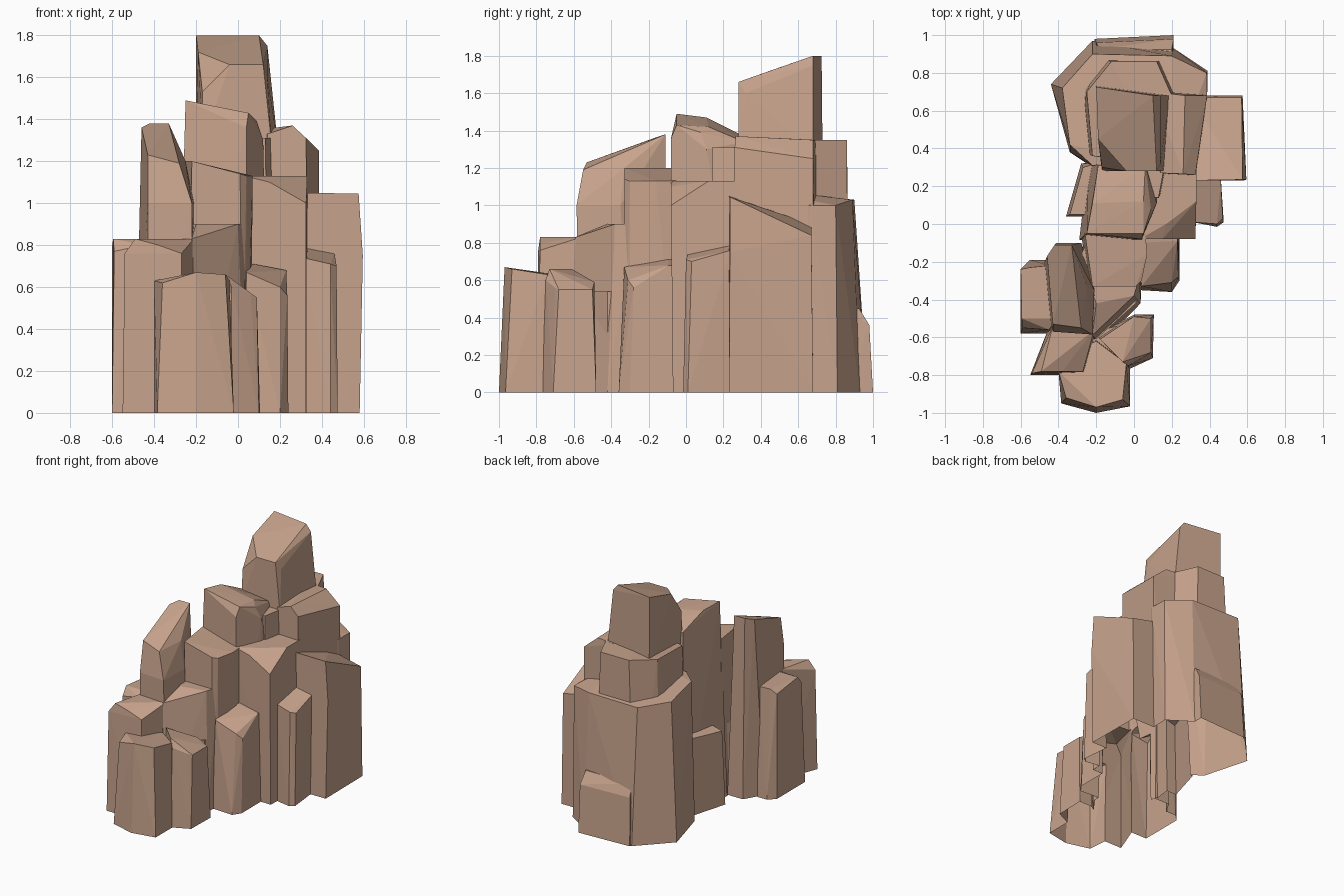
import bpy, bmesh

stone = bpy.data.materials.new("tan_stone")
stone.diffuse_color = (0.57, 0.365, 0.262, 1)
parts = []


def column(name, top, base=None, z0=0.0):
    """Faceted stone column: hull of a base outline (x, y) at z0 and crown points (x, y, z)."""
    base = base or [(x, y) for x, y, _ in top]
    bm = bmesh.new()
    for p in [(x, y, z0) for x, y in base] + top:
        bm.verts.new(p)
    res = bmesh.ops.convex_hull(bm, input=bm.verts[:])
    junk = {g for g in res["geom_interior"] + res["geom_unused"] if isinstance(g, bmesh.types.BMVert)}
    bmesh.ops.delete(bm, geom=list(junk), context='VERTS')
    bmesh.ops.recalc_face_normals(bm, faces=bm.faces[:])
    me = bpy.data.meshes.new(name)
    bm.to_mesh(me)
    bm.free()
    me.materials.append(stone)
    ob = bpy.data.objects.new(name, me)
    bpy.context.collection.objects.link(ob)
    parts.append(ob)


# hidden cores that tie neighbouring columns into one mass
def core(name, outline, z):
    column(name, [(x, y, z) for x, y in outline])


core("rear_core", [(.25, .2), (.4, .3), (.38, .6), (-.2, .6), (-.25, .1), (-.2, -.2), (.2, -.15)], .52)
core("middle_core", [(-.45, -.5), (-.2, -.61), (.01, -.42), (.03, 0), (-.2, 0), (-.3, -.2)], .54)
core("front_core", [(-.35, -.7), (-.2, -.75), (-.03, -.7), (.02, -.62), (0, -.52), (-.1, -.55), (-.35, -.6)], .5)

# low front columns
column("front_column",
       [(-.40, -.78, .63), (-.36, -.92, .62), (-.2, -.97, .67), (-.06, -.93, .66),
        (-.04, -.74, .63), (-.2, -.62, .62), (-.38, -.7, .62)],
       [(-.40, -.78), (-.385, -.95), (-.2, -1.0), (-.02, -.965), (-.02, -.74), (-.2, -.6), (-.38, -.7)])
column("front_right_column",
       [(-.06, -.73, .66), (-.03, -.75, .60), (.06, -.7, .56), (.09, -.68, .55),
        (.09, -.5, .55), (0, -.49, .59), (-.18, -.61, .66)],
       [(-.03, -.77), (.1, -.71), (.105, -.48), (0, -.48), (-.2, -.58)])
column("front_left_column",
       [(-.54, -.79, .76), (-.49, -.78, .83), (-.43, -.54, .83), (-.21, -.56, .83),
        (-.27, -.78, .76), (-.38, -.78, .80)],
       [(-.55, -.8), (-.44, -.52), (-.2, -.53), (-.22, -.68), (-.26, -.8), (-.38, -.78)])

# left side columns and the leaning spire
column("left_column",
       [(-.59, -.55, .77), (-.595, -.5, .83), (-.6, -.24, .80), (-.55, -.23, .83), (-.45, -.22, .83),
        (-.41, -.5, .83), (-.45, -.56, .80)],
       [(-.6, -.58), (-.6, -.24), (-.55, -.19), (-.47, -.19), (-.4, -.5), (-.43, -.58)])
column("left_spire",
       [(-.46, -.17, 1.36), (-.42, -.11, 1.38), (-.33, -.11, 1.38), (-.43, -.53, 1.23),
        (-.25, -.33, 1.2), (-.28, -.55, 1.19), (-.22, -.585, 1.0), (-.43, -.57, 1.0), (-.21, -.35, 1.0)],
       [(-.49, -.24), (-.41, -.1), (-.28, -.1), (-.2, -.3), (-.21, -.57), (-.43, -.57)])

# stepped middle tiers
column("middle_ledge",
       [(-.22, -.59, .83), (0, -.38, .9), (.03, -.28, .9), (-.25, -.28, .9), (-.2, -.42, .9)],
       [(-.25, -.62), (-.18, -.64), (.035, -.42), (.04, -.28), (-.25, -.28)])
column("middle_step",
       [(-.26, -.05, 1.2), (-.22, -.33, 1.2), (.01, -.33, 1.14), (.04, -.3, 1.13),
        (.07, -.16, 1.13), (.06, -.05, 1.13)],
       [(-.28, -.05), (-.24, -.33), (.02, -.33), (.04, -.3), (.06, -.05)])
column("right_front_column",
       [(.02, -.1, .72), (.23, -.09, .68), (.2, -.31, .60), (.235, -.28, .56),
        (.04, -.33, .67), (.23, -.03, .67), (.02, -.03, .72)],
       [(.03, -.35), (.2, -.36), (.24, -.3), (.24, -.03), (.02, -.03)])
column("middle_block",
       [(-.25, -.05, 1.49), (.05, -.05, 1.43), (.09, .08, 1.39), (.05, .12, 1.42), (-.22, .11, 1.47),
        (-.19, .31, 1.37), (.06, .31, 1.34), (.04, -.08, 1.36), (.12, .11, 1.3)],
       [(-.29, -.085), (.05, -.085), (.13, .13), (.14, .34), (-.24, .34)])
column("middle_block_shoulder",
       [(.05, .14, 1.31), (.13, .14, 1.31), (.16, .3, 1.31), (.05, .3, 1.31)],
       [(.05, .13), (.15, .13), (.2, .3), (.05, .3)])
column("right_step",
       [(.03, -.08, 1.13), (.15, -.08, 1.1), (.325, -.08, 1.0), (.33, .12, 1.13), (.17, .0, 1.13),
        (.33, .28, 1.13), (.03, .28, 1.13)],
       [(.03, -.06), (.325, -.07), (.335, .28), (.03, .28)])
column("left_low_column",
       [(-.34, .05, .56), (-.27, .3, .58), (-.2, .32, .6), (-.2, .05, .6)],
       [(-.36, .04), (-.28, .32), (-.2, .33), (-.2, .04)])
column("right_small_column",
       [(.31, .24, .79), (.46, .24, .76), (.46, .19, .74), (.47, .03, .70), (.44, 0, .71), (.31, .01, .74)],
       [(.31, .25), (.45, .25), (.475, .01), (.44, -.015), (.31, .01)])
column("right_large_column",
       [(.3, .23, 1.05), (.575, .235, 1.045), (.595, .235, .75), (.57, .67, .84),
        (.3, .67, .9)],
       [(.3, .23), (.58, .23), (.575, .68), (.3, .68)])

# rear mass carrying the tower
column("rear_right_shoulder",
       [(.14, .27, 1.33), (.26, .265, 1.37), (.325, .26, 1.31), (.387, .68, 1.25), (.27, .68, 1.35),
        (.1, .7, 1.35)],
       [(.1, .26), (.33, .25), (.387, .68), (.3, .7), (.1, .7)])
column("rear_upper_block",
       [(-.22, .36, 1.3), (-.25, .7, 1.33), (-.12, .86, 1.35), (.12, .86, 1.35), (.2, .68, 1.35),
        (.15, .32, 1.34)],
       [(-.3, .4), (-.28, .73), (-.18, .88), (.17, .87), (.25, .7), (.2, .3)])
column("rear_body",
       [(-.34, .42, 1.08), (-.38, .72, 1.05), (-.22, .9, 1.03), (.2, .89, 1.03),
        (.385, .8, 1.0), (.387, .66, 1.0), (.2, .3, 1.1), (-.22, .31, 1.08)],
       [(-.34, .38), (-.44, .74), (-.22, .97), (.21, .93), (.39, .81), (.385, .66), (.2, .3), (-.22, .3)])
column("rear_foot",
       [(-.18, .925, .45), (.2, .925, .45), (.21, .98, .36), (-.2, .96, .36), (.2, .85, .45), (-.18, .85, .45)],
       [(-.21, .98), (.21, 1.0), (.21, .85), (-.21, .85)])
column("tower",
       [(-.2, .725, 1.8), (.1, .68, 1.8), (.14, .68, 1.75), (.12, .28, 1.66), (-.04, .28, 1.66),
        (-.17, .3, 1.53), (-.19, .45, 1.72), (.14, .32, 1.6)],
       [(-.17, .28), (.16, .28), (.19, .68), (-.2, .73)], 1.28)

# fuse every column into one continuous rock
rock = parts[0]
rock.name = "rock_formation"
for other in parts[1:]:
    mod = rock.modifiers.new("fuse", 'BOOLEAN')
    mod.operation = 'UNION'
    mod.solver = 'EXACT'
    mod.object = other
fused = bpy.data.meshes.new_from_object(rock.evaluated_get(bpy.context.evaluated_depsgraph_get()))
rock.modifiers.clear()
rock.data = fused
for other in parts[1:]:
    bpy.data.objects.remove(other)

# the rock is a hollow shell, open underneath
bm = bmesh.new()
bm.from_mesh(fused)
bm.normal_update()
under = [f for f in bm.faces if f.normal.z < -0.9 and f.calc_center_median().z < 0.01]
bmesh.ops.delete(bm, geom=under, context='FACES')
bmesh.ops.dissolve_limit(bm, angle_limit=0.03, verts=bm.verts[:], edges=bm.edges[:])
bm.to_mesh(fused)
bm.free()
